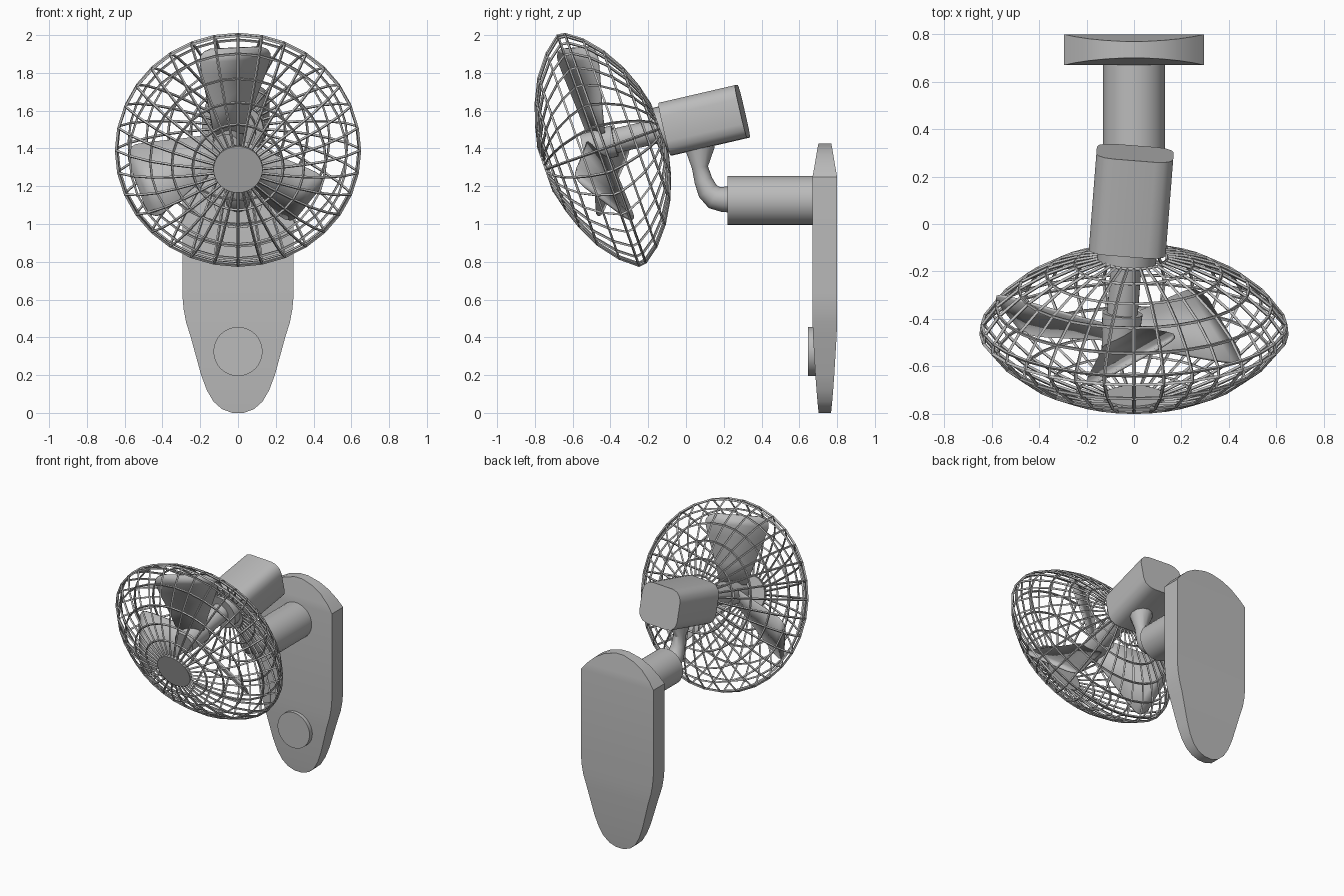
import bpy, bmesh
from math import sin, cos, pi, radians
from mathutils import Matrix, Vector

cube = bpy.data.objects.get("Cube")
if cube:
    bpy.data.objects.remove(cube, do_unlink=True)

grey = bpy.data.materials.new("plain_grey")
grey.use_nodes = True
grey.diffuse_color = (0.5, 0.5, 0.5, 1)
grey.node_tree.nodes["Principled BSDF"].inputs["Base Color"].default_value = (0.5, 0.5, 0.5, 1)


def finish(name, bm, matrix=Matrix(), smooth=True):
    """Turn a bmesh into a named grey object."""
    bmesh.ops.recalc_face_normals(bm, faces=bm.faces)
    mesh = bpy.data.meshes.new(name)
    bm.to_mesh(mesh)
    bm.free()
    mesh.materials.append(grey)
    obj = bpy.data.objects.new(name, mesh)
    bpy.context.collection.objects.link(obj)
    obj.matrix_world = matrix
    if smooth:
        bpy.ops.object.select_all(action='DESELECT')
        obj.select_set(True)
        bpy.context.view_layer.objects.active = obj
        bpy.ops.object.shade_smooth_by_angle(angle=radians(35))
    return obj


def rod(name, start, end, r1, r2=None, matrix=Matrix(), sides=32):
    """Cylinder or cone between two points."""
    a, b = Vector(start), Vector(end)
    bm = bmesh.new()
    turn = (b - a).to_track_quat('Z', 'Y').to_matrix().to_4x4()
    bmesh.ops.create_cone(bm, cap_ends=True, segments=sides, radius1=r1,
                          radius2=r1 if r2 is None else r2, depth=(b - a).length,
                          matrix=Matrix.Translation((a + b) / 2) @ turn)
    return finish(name, bm, matrix)


# Local frames: +z points out of the fan, +y up; the motor sits slightly askew to the cage
head = Matrix.Translation((0, -0.46, 1.39)) @ Matrix.Rotation(radians(109.5), 4, 'X')
motor = (Matrix.Translation((-0.012, 0.09, 1.548)) @ Matrix.Rotation(radians(-4.5), 4, 'Z')
         @ Matrix.Rotation(radians(103), 4, 'X'))
rotor = motor @ Matrix.Translation((0, 0, 0.57))

# Wall plate: stacked rows of (height, half width, half thickness)
rows = [(0, 0.03, 0.033), (0.02, 0.085, 0.035), (0.06, 0.13, 0.039), (0.12, 0.165, 0.044),
        (0.2, 0.195, 0.05), (0.4, 0.25, 0.062), (0.48, 0.275, 0.065), (0.55, 0.288, 0.065),
        (0.63, 0.295, 0.065), (1.25, 0.295, 0.065), (1.3, 0.255, 0.056),
        (1.36, 0.19, 0.046), (1.4, 0.12, 0.039), (1.425, 0.03, 0.034)]
bm = bmesh.new()
loops = [[bm.verts.new((x * w, 0.735 + y * t, z)) for x, y in ((-1, -1), (1, -1), (1, 1), (-1, 1))]
         for z, w, t in rows]
for low, high in zip(loops, loops[1:]):
    for i in range(4):
        j = (i + 1) % 4
        bm.faces.new((low[i], low[j], high[j], high[i]))
bm.faces.new(loops[0])
bm.faces.new(loops[-1])
finish("wall_plate", bm)

rod("control_knob", (0, 0.7, 0.325), (0, 0.645, 0.325), 0.13)
rod("support_tube", (0, 0.68, 1.125), (0, 0.22, 1.125), 0.13)

# Bent arm from the tube up to the motor: path of (y, z, radius)
curve = bpy.data.curves.new("bent_arm", 'CURVE')
curve.dimensions = '3D'
curve.bevel_depth = 1
curve.bevel_resolution = 4
curve.use_fill_caps = True
path = [(0.25, 1.13, 0.068), (0.2, 1.13, 0.068), (0.15, 1.14, 0.063), (0.115, 1.175, 0.056),
        (0.092, 1.23, 0.048), (0.074, 1.3, 0.043), (0.072, 1.4, 0.078), (0.072, 1.43, 0.08)]
spline = curve.splines.new('POLY')
spline.points.add(len(path) - 1)
for point, (y, z, r) in zip(spline.points, path):
    point.co = (0, y, z, 1)
    point.radius = r
curve.materials.append(grey)
arm = bpy.data.objects.new("bent_arm", curve)
bpy.context.collection.objects.link(arm)
bpy.ops.object.select_all(action='DESELECT')
arm.select_set(True)
bpy.context.view_layer.objects.active = arm
bpy.ops.object.convert(target='MESH')
bpy.ops.object.shade_smooth_by_angle(angle=radians(35))

# Motor housing: box with its long edges rounded
bm = bmesh.new()
bmesh.ops.create_cube(bm, size=1, matrix=Matrix.Translation((0, 0, -0.006))
                      @ Matrix.Diagonal((0.325, 0.285, 0.418, 1)))
long_edges = [e for e in bm.edges if abs(e.verts[0].co.z - e.verts[1].co.z) > 0.1]
bmesh.ops.bevel(bm, geom=long_edges, offset=0.075, segments=3, profile=0.5, affect='EDGES')
finish("motor_housing", bm, motor)
rod("motor_collar", (0, 0, 0.19), (0, 0, 0.255), 0.125, matrix=motor)
rod("drive_shaft", (0, 0, -0.33), (0, 0, 0), 0.065, matrix=rotor)
rod("blade_hub", (0, 0, -0.09), (0, 0, 0.08), 0.085, 0.075, rotor)

# Three pitched blades: rows of (radius, half chord)
pitch = radians(33)
chords = [(0.06, 0.09), (0.2, 0.13), (0.38, 0.19), (0.46, 0.212), (0.49, 0.21), (0.515, 0.19), (0.53, 0.15)]
for k, place in enumerate(("upper", "left", "right")):
    bm = bmesh.new()
    pairs = [[bm.verts.new((s * c * cos(pitch), r, -s * c * sin(pitch))) for s in (-1, 1)]
             for r, c in chords]
    for a, b in zip(pairs, pairs[1:]):
        bm.faces.new((a[0], a[1], b[1], b[0]))
    blade = finish(place + "_blade", bm, rotor @ Matrix.Rotation(radians(120 * k - 6), 4, 'Z'))
    solid = blade.modifiers.new("thickness", 'SOLIDIFY')
    solid.thickness = 0.012
    solid.offset = 0

# Wire cage: rings of (radius, offset) from the front badge over the rim to the motor
SPOKES = 32
profile = [(0.125, 0.295), (0.24, 0.268), (0.35, 0.23), (0.465, 0.175), (0.575, 0.09),
           (0.645, 0.005), (0.64, -0.035), (0.58, -0.115), (0.485, -0.195), (0.37, -0.262),
           (0.25, -0.308), (0.14, -0.335)]
bm = bmesh.new()
rings = [[bm.verts.new((r * sin(2 * pi * i / SPOKES), r * cos(2 * pi * i / SPOKES), t))
          for i in range(SPOKES)] for r, t in profile]
for a, b in zip(rings, rings[1:]):
    for i in range(SPOKES):
        j = (i + 1) % SPOKES
        bm.faces.new((a[i], a[j], b[j], b[i]))
cage = finish("wire_cage", bm, head, smooth=False)
wire = cage.modifiers.new("wires", 'WIREFRAME')
wire.thickness = 0.015
wire.use_boundary = True
wire.use_replace = True

rod("front_badge", (0, 0, 0.28), (0, 0, 0.305), 0.13, matrix=head)
